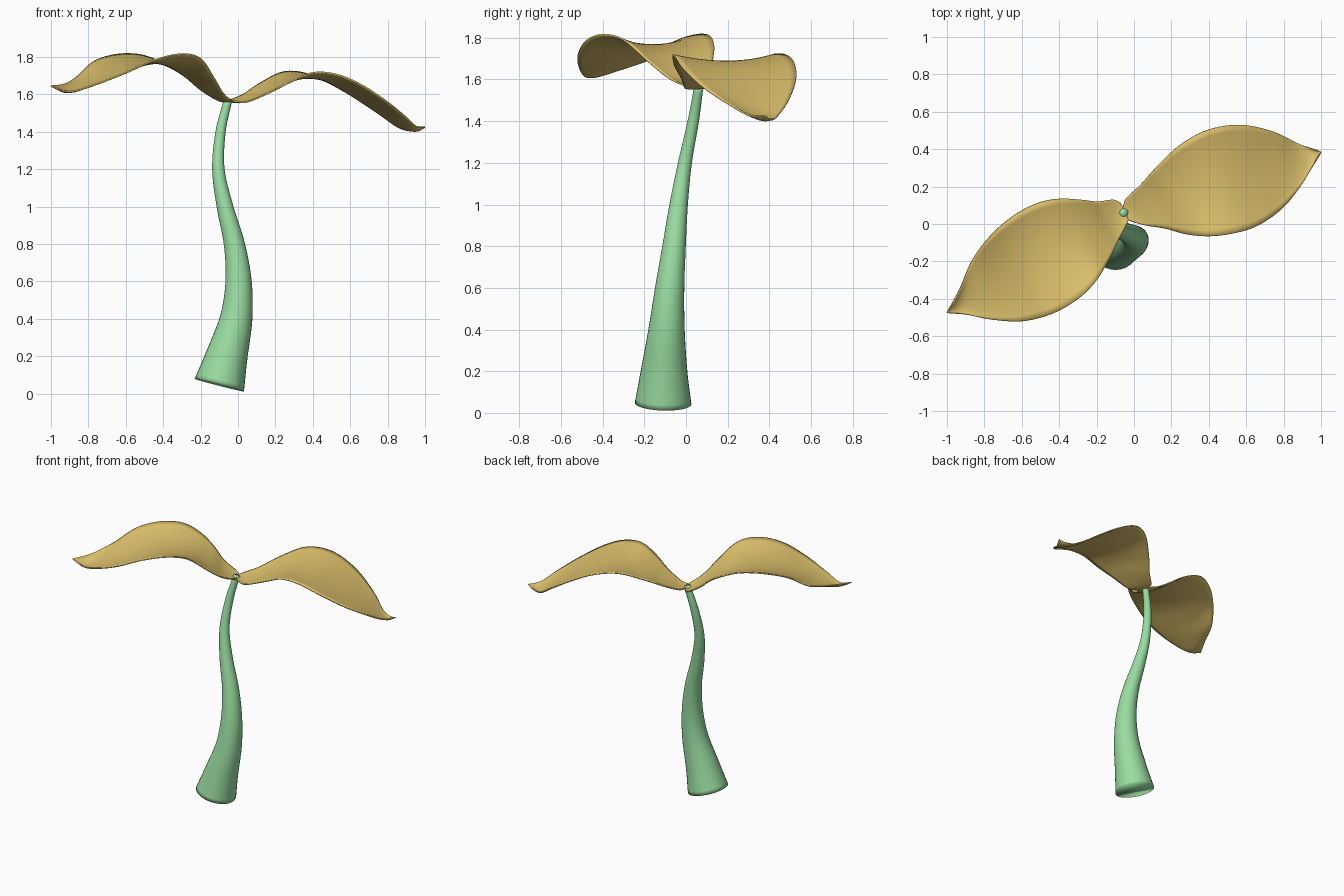
import bpy, math
from mathutils import Vector

if "Cube" in bpy.data.objects:
    bpy.data.objects.remove(bpy.data.objects["Cube"])


def material(name, color):
    m = bpy.data.materials.new(name)
    m.diffuse_color = color
    m.use_nodes = True
    m.node_tree.nodes["Principled BSDF"].inputs["Base Color"].default_value = m.diffuse_color
    return m


def spline(pts, u):
    """Catmull-Rom through a list of equal-length vectors, u in 0..len-1."""
    i = min(int(u), len(pts) - 2)
    t = u - i
    b, c = Vector(pts[i]), Vector(pts[i + 1])
    a = Vector(pts[i - 1]) if i > 0 else 2 * b - c
    d = Vector(pts[i + 2]) if i + 2 < len(pts) else 2 * c - b
    return 0.5 * (2 * b + (c - a) * t + (2 * a - 5 * b + 4 * c - d) * t * t
                  + (3 * b - a - 3 * c + d) * t ** 3)


def make_object(name, verts, faces, mat):
    me = bpy.data.meshes.new(name)
    me.from_pydata(verts, [], faces)
    me.materials.append(mat)
    me.shade_smooth()
    ob = bpy.data.objects.new(name, me)
    bpy.context.collection.objects.link(ob)
    return ob


def make_stem(name, path, mat, sides=32, steps=6):
    """Tapered tube along rows of (x, y, z, radius)."""
    n = (len(path) - 1) * steps
    verts, faces = [], []
    for k in range(n + 1):
        u = k / steps
        p = spline(path, u)
        tan = (spline(path, min(u + .05, len(path) - 1))
               - spline(path, max(u - .05, 0))).to_3d().normalized()
        side = Vector((0, 1, 0)).cross(tan).normalized()
        up = tan.cross(side)
        for s in range(sides):
            a = 2 * math.pi * s / sides
            verts.append(p.to_3d() + p[3] * (math.cos(a) * side + math.sin(a) * up))
    for k in range(n):
        for s in range(sides):
            a, b = k * sides + s, k * sides + (s + 1) % sides
            faces.append((a, b, b + sides, a + sides))
    faces.append(tuple(reversed(range(sides))))
    faces.append(tuple(range(n * sides, (n + 1) * sides)))
    return make_object(name, verts, faces, mat)


def make_leaf(name, near, mid, far, tip, mat, across=16, steps=6):
    """Troughed sheet through near edge, midrib and far edge, closing at the tip."""
    lines = [line + [tip] for line in (near, mid, far)]
    n = (len(near)) * steps
    verts, faces, w = [], [], across + 1
    for k in range(n):
        a, m, b = (spline(line, k / steps) for line in lines)
        for j in range(w):
            t = 2 * j / across - 1
            verts.append(a * (t * (t - 1) / 2) + m * (1 - t * t) + b * (t * (t + 1) / 2))
    verts.append(Vector(tip))
    for k in range(n - 1):
        for j in range(across):
            i = k * w + j
            faces.append((i, i + w, i + w + 1, i + 1))
    for j in range(across):
        faces.append(((n - 1) * w + j, n * w, (n - 1) * w + j + 1))
    # counter-clockwise from above
    ob = make_object(name, verts, faces, mat)
    if sum(p.normal.z for p in ob.data.polygons) < 0:
        ob.data.flip_normals()
    mod = ob.modifiers.new("thickness", 'SOLIDIFY')
    mod.thickness = 0.008
    mod.offset = 0
    return ob


green = material("stem_green", (0.32, 0.72, 0.36, 1))
yellow = material("leaf_yellow", (0.72, 0.53, 0.15, 1))

# Stem
make_stem("stem", [
    (-.10, -.11, .045, .136), (-.06, -.105, .2, .112), (-.01, -.093, .4, .087),
    (.003, -.078, .6, .07), (-.02, -.057, .8, .056), (-.07, -.035, 1.0, .044),
    (-.105, -.005, 1.2, .033), (-.093, .035, 1.4, .027), (-.053, .062, 1.57, .022)], green)

# Right leaf
make_leaf(
    "right_leaf",
    [(-.03, .02, 1.565), (.05, -.005, 1.56), (.17, -.025, 1.61), (.28, -.055, 1.665),
     (.4, -.065, 1.715), (.53, -.05, 1.705), (.66, -.01, 1.65), (.79, .08, 1.565),
     (.89, .2, 1.485), (.95, .3, 1.43)],
    [(-.045, .055, 1.56), (.015, .07, 1.56), (.11, .12, 1.60), (.22, .16, 1.655),
     (.34, .19, 1.685), (.47, .23, 1.675), (.61, .265, 1.615), (.76, .31, 1.52),
     (.88, .34, 1.435), (.95, .365, 1.405)],
    [(-.06, .09, 1.565), (-.04, .14, 1.57), (.03, .205, 1.60), (.12, .305, 1.66),
     (.25, .425, 1.72), (.4, .505, 1.70), (.57, .53, 1.615), (.74, .495, 1.505),
     (.865, .435, 1.42), (.945, .405, 1.41)],
    (1.0, .385, 1.425), yellow)

# Left leaf
make_leaf(
    "left_leaf",
    [(-.03, .02, 1.565), (-.06, -.04, 1.585), (-.09, -.1, 1.62), (-.13, -.185, 1.69),
     (-.2, -.3, 1.79), (-.3, -.4, 1.815), (-.44, -.48, 1.785), (-.6, -.52, 1.715),
     (-.77, -.51, 1.65), (-.9, -.483, 1.615)],
    [(-.045, .06, 1.56), (-.08, .045, 1.565), (-.135, .015, 1.60), (-.2, -.03, 1.665),
     (-.3, -.09, 1.735), (-.42, -.15, 1.765), (-.56, -.22, 1.75), (-.7, -.295, 1.70),
     (-.82, -.37, 1.645), (-.92, -.425, 1.615)],
    [(-.07, .11, 1.565), (-.11, .13, 1.57), (-.2, .12, 1.625), (-.29, .13, 1.70),
     (-.4, .135, 1.765), (-.52, .11, 1.81), (-.65, .04, 1.812), (-.77, -.065, 1.775),
     (-.865, -.19, 1.69), (-.93, -.345, 1.655)],
    (-1.0, -.475, 1.645), yellow)
